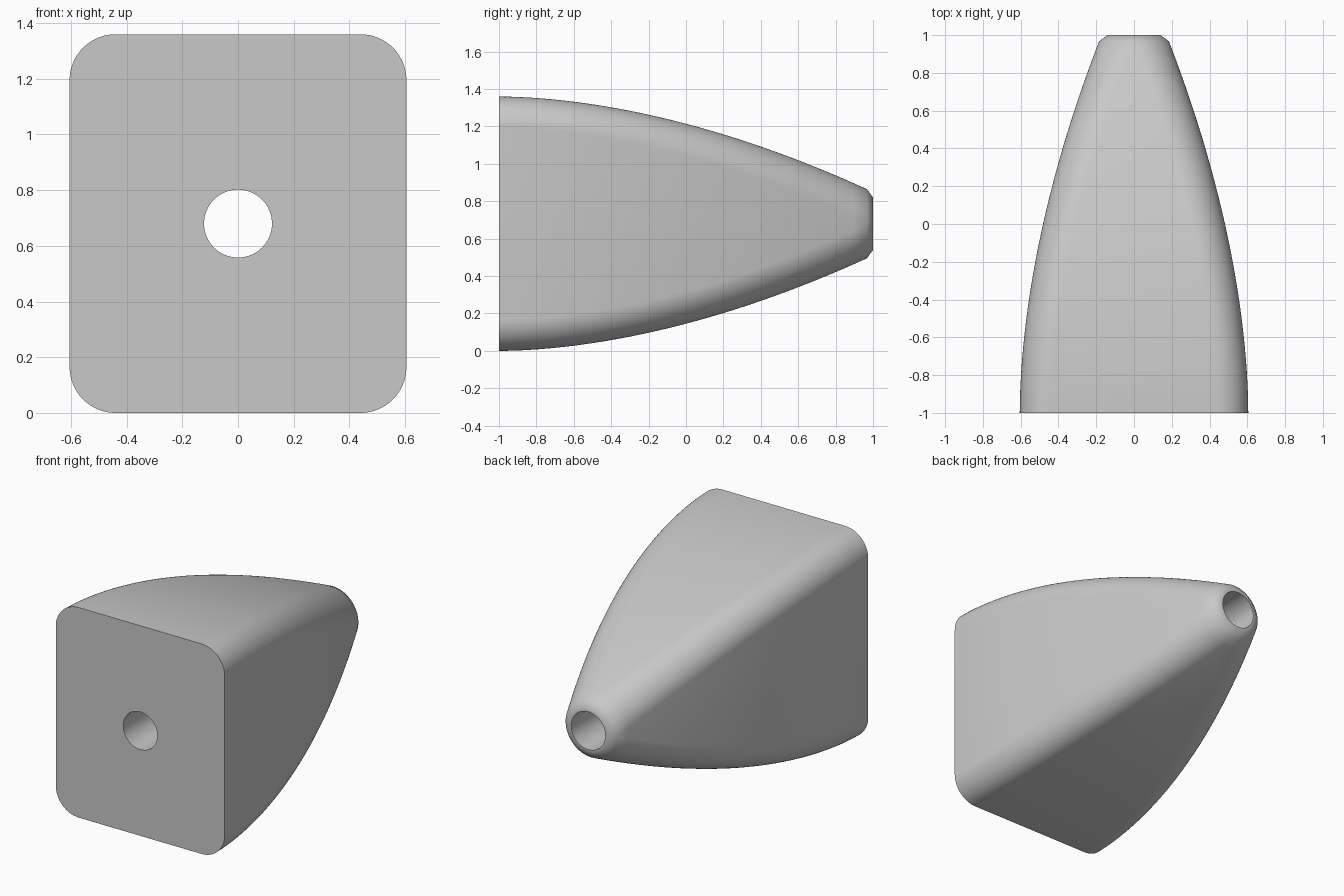
import bpy
import bmesh
import math

cube = bpy.data.objects.get("Cube")
if cube:
    bpy.data.objects.remove(cube, do_unlink=True)

CENTER_Z = 0.68
CORNER_STEPS = 16
SECTIONS = 28


def section(y, half_w, half_h, r):
    """Rounded rectangle across the y axis; becomes a circle when r fills it."""
    points = []
    for corner, (sx, sz) in enumerate([(1, 1), (-1, 1), (-1, -1), (1, -1)]):
        for i in range(CORNER_STEPS + 1):
            a = (corner + i / CORNER_STEPS) * math.pi / 2
            points.append((sx * (half_w - r) + r * math.cos(a), y,
                           CENTER_Z + sz * (half_h - r) + r * math.sin(a)))
    return points


def circle(y, r):
    return section(y, r, r, r)


# Outer shell: rounded rectangle easing into a round tip
tip_y, tip_r = 0.967, 0.185
loops = []
for i in range(SECTIONS + 1):
    t = i / SECTIONS
    ease = t ** 1.81
    loops.append(section(-1 + (tip_y + 1) * t,
                         0.605 + (tip_r - 0.605) * ease,
                         0.68 + (tip_r - 0.68) * ease,
                         0.165 + (tip_r - 0.165) * t))

# Chamfered tip, then the straight bore back to the flat front
loops += [circle(1, 0.14), circle(1, 0.122), circle(-1, 0.122)]

bm = bmesh.new()
rings = [[bm.verts.new(p) for p in loop] for loop in loops]
count = len(rings[0])
for k, ring in enumerate(rings):
    nxt = rings[(k + 1) % len(rings)]
    for j in range(count):
        m = (j + 1) % count
        bm.faces.new((ring[j], ring[m], nxt[m], nxt[j]))
bmesh.ops.remove_doubles(bm, verts=bm.verts, dist=1e-5)
bmesh.ops.recalc_face_normals(bm, faces=bm.faces)

mesh = bpy.data.meshes.new("nozzle_body")
bm.to_mesh(mesh)
bm.free()
nozzle = bpy.data.objects.new("nozzle_body", mesh)
bpy.context.collection.objects.link(nozzle)

# Plain grey finish
grey = bpy.data.materials.new("light_grey")
grey.use_nodes = True
color = (0.58, 0.58, 0.58, 1)
grey.diffuse_color = color
grey.node_tree.nodes["Principled BSDF"].inputs["Base Color"].default_value = color
mesh.materials.append(grey)

bpy.ops.object.select_all(action="DESELECT")
nozzle.select_set(True)
bpy.context.view_layer.objects.active = nozzle
bpy.ops.object.shade_smooth_by_angle(angle=math.radians(45))
